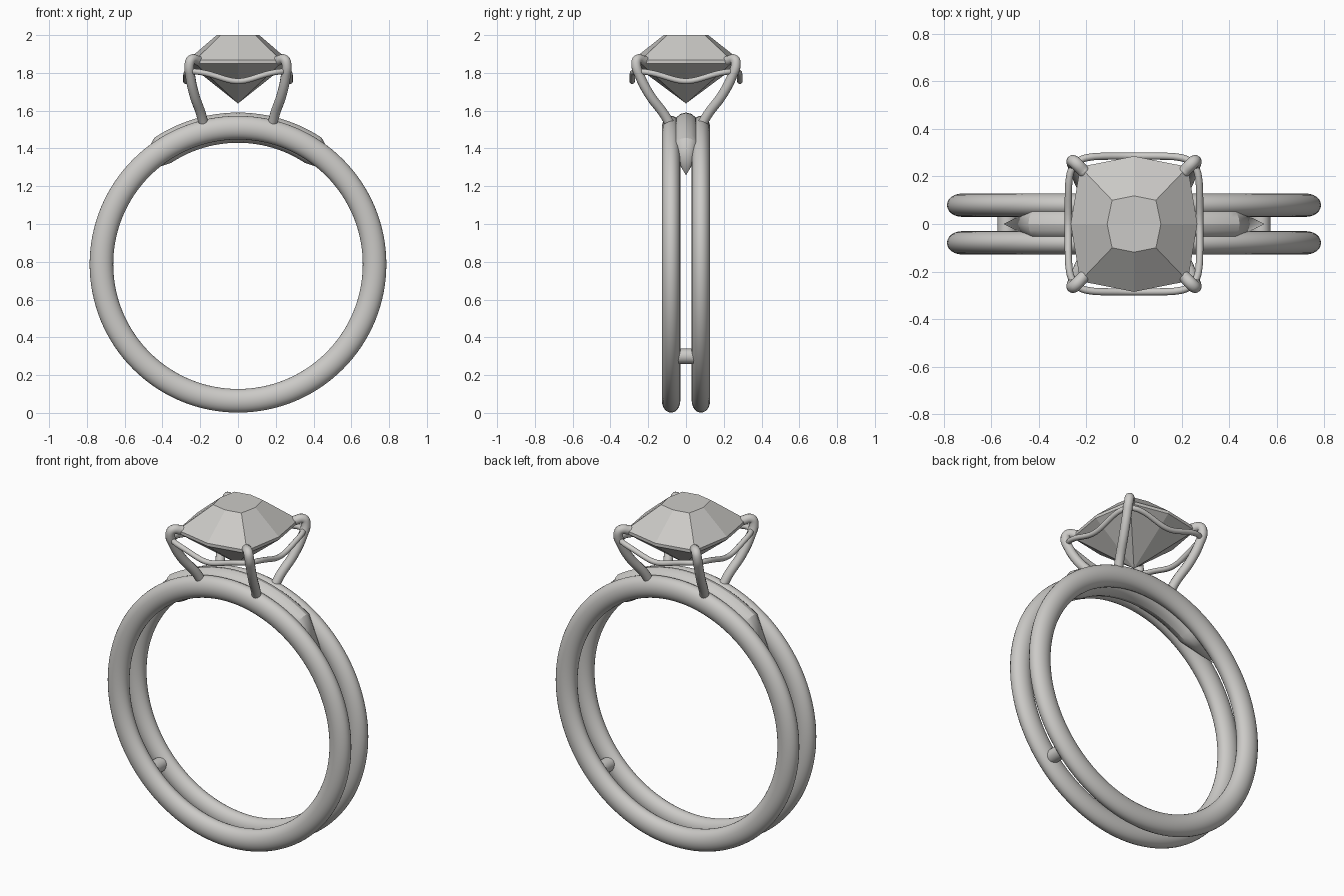
import bpy, bmesh, math
from math import sin, cos, pi, radians

if "Cube" in bpy.data.objects:
    bpy.data.objects.remove(bpy.data.objects["Cube"], do_unlink=True)

silver = bpy.data.materials.new("silver")
silver.use_nodes = True
silver.diffuse_color = (0.6, 0.59, 0.57, 1)
silver.node_tree.nodes["Principled BSDF"].inputs["Base Color"].default_value = silver.diffuse_color

RING_Z, RING_R = 0.787, 0.723


def activate(ob):
    bpy.ops.object.select_all(action='DESELECT')
    ob.select_set(True)
    bpy.context.view_layer.objects.active = ob


def loft(name, rings, smooth=None, closed=False):
    """Skin a list of equal-length point loops; a one-point loop is a tip."""
    bm = bmesh.new()
    loops = [[bm.verts.new(p) for p in ring] for ring in rings]
    pairs = list(zip(loops, loops[1:]))
    if closed:
        pairs.append((loops[-1], loops[0]))
    for a, b in pairs:
        n = max(len(a), len(b))
        for i in range(n):
            j = (i + 1) % n
            face = [a[i % len(a)], a[j % len(a)], b[j % len(b)], b[i % len(b)]]
            bm.faces.new(list(dict.fromkeys(face)))
    if not closed:
        for end in (loops[0], loops[-1]):
            if len(end) > 2:
                bm.faces.new(end)
    bmesh.ops.recalc_face_normals(bm, faces=bm.faces)
    mesh = bpy.data.meshes.new(name)
    bm.to_mesh(mesh)
    bm.free()
    mesh.materials.append(silver)
    ob = bpy.data.objects.new(name, mesh)
    bpy.context.collection.objects.link(ob)
    if smooth:
        activate(ob)
        bpy.ops.object.shade_smooth_by_angle(angle=radians(smooth))
    return ob


def section(angle, y, half_r, half_y, sides):
    """Elliptical cross-section of the hoop, angle measured from the top."""
    pts = []
    for i in range(sides):
        t = 2 * pi * i / sides
        r = RING_R + half_r * cos(t)
        pts.append((r * sin(angle), y + half_y * sin(t), RING_Z + r * cos(angle)))
    return pts


def tube(name, points, radius, cyclic=False):
    """Round wire through the points."""
    curve = bpy.data.curves.new(name, 'CURVE')
    curve.dimensions = '3D'
    curve.bevel_depth = radius
    curve.bevel_resolution = 4
    curve.resolution_u = 6
    curve.use_fill_caps = True
    spline = curve.splines.new('BEZIER')
    spline.bezier_points.add(len(points) - 1)
    for bp, p in zip(spline.bezier_points, points):
        bp.co = p
        bp.handle_left_type = bp.handle_right_type = 'AUTO'
    spline.use_cyclic_u = cyclic
    curve.materials.append(silver)
    ob = bpy.data.objects.new(name, curve)
    bpy.context.collection.objects.link(ob)
    activate(ob)
    bpy.ops.object.convert(target='MESH')
    bpy.ops.object.shade_smooth_by_angle(angle=radians(50))


# Twin hoops
for label, y in (("front", -0.079), ("back", 0.079)):
    loft(label + "_band",
         [section(2 * pi * i / 128, y, 0.0625, 0.049, 24) for i in range(128)],
         smooth=60, closed=True)

# Bridge filling the gap at the top, tapering to a point at each end
end, tip = radians(33.5), radians(49.3)
tips = [[(s * RING_R * sin(tip), 0, RING_Z + RING_R * cos(tip))] for s in (-1, 1)]
arc = [section(end * (i / 12 - 1), 0, 0.08, 0.07, 16) for i in range(25)]
loft("bridge", [tips[0]] + arc + [tips[1]], smooth=25)

# Small crossbars joining the hoops low down
for label, s in (("right", -1), ("left", 1)):
    loft(label + "_crossbar",
         [[(s * 0.533 + 0.04 * cos(t * pi / 10), y, 0.3 + 0.04 * sin(t * pi / 10))
           for t in range(20)] for y in (-0.07, 0.07)], smooth=40)

# Four claws with rounded tips
claw = [(0.175, 0.07, 1.5), (0.195, 0.115, 1.58), (0.23, 0.19, 1.68),
        (0.252, 0.243, 1.78), (0.257, 0.264, 1.845), (0.247, 0.258, 1.87),
        (0.212, 0.222, 1.865)]
for sx, side in ((-1, "right"), (1, "left")):
    for sy, depth in ((-1, "front"), (1, "back")):
        path = [(sx * x, sy * y, z) for x, y, z in claw]
        tube(f"{depth}_{side}_claw", path, 0.026)
        bpy.ops.mesh.primitive_uv_sphere_add(segments=16, ring_count=10,
                                             radius=0.026, location=path[-1])
        ball = bpy.context.object
        ball.name = f"{depth}_{side}_claw_tip"
        ball.data.materials.append(silver)
        bpy.ops.object.shade_smooth()

# Cushion-shaped rail dipping between the claws
rail = []
for i in range(64):
    t = 2 * pi * i / 64
    r = (abs(cos(t)) ** 6 + abs(sin(t)) ** 6) ** (-1 / 6)
    rail.append((0.276 * r * cos(t), 0.285 * r * sin(t), 1.782 - 0.026 * cos(4 * t)))
tube("gallery_rail", rail, 0.015, cyclic=True)


# Faceted cushion-cut stone
def octagon(mid_x, mid_y, corner_x, corner_y, z):
    pts = []
    for i in range(8):
        c, s = round(cos(i * pi / 4), 3), round(sin(i * pi / 4), 3)
        if i % 2:
            pts.append((math.copysign(corner_x, c), math.copysign(corner_y, s), z))
        else:
            pts.append((mid_x * c, mid_y * s, z))
    return pts


loft("stone", [octagon(0.113, 0.118, 0.092, 0.1, 2.0),
               octagon(0.266, 0.285, 0.226, 0.24, 1.868),
               octagon(0.266, 0.285, 0.226, 0.24, 1.85),
               [(0, 0, 1.638)]])
